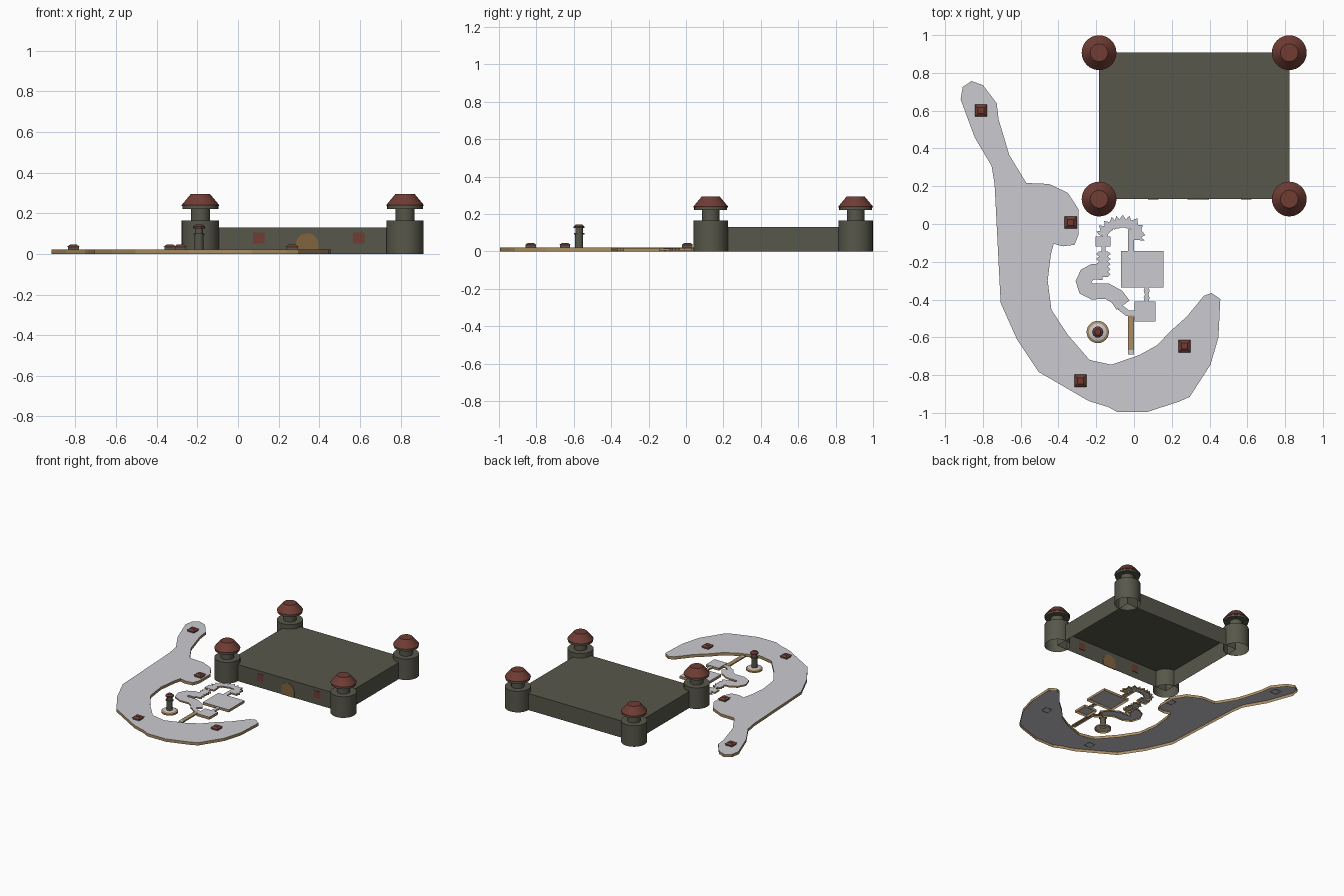
import bpy, bmesh, math
from mathutils import Vector

if "Cube" in bpy.data.objects:
    bpy.data.objects.remove(bpy.data.objects["Cube"])


def mat(name, c):
    m = bpy.data.materials.new(name)
    m.diffuse_color = (*c, 1)
    m.use_nodes = True
    m.node_tree.nodes["Principled BSDF"].inputs["Base Color"].default_value = m.diffuse_color
    return m


OLIVE = mat("olive_stone", (0.095, 0.095, 0.069))
RED = mat("roof_red", (0.16, 0.045, 0.034))
GREY = mat("pale_paving", (0.60, 0.59, 0.63))
TAN = mat("tan_timber", (0.40, 0.27, 0.125))
BROWN = mat("door_brown", (0.22, 0.125, 0.05))


def finish(bm, name, mats, smooth=False):
    me = bpy.data.meshes.new(name)
    bm.to_mesh(me)
    bm.free()
    for m in mats:
        me.materials.append(m)
    ob = bpy.data.objects.new(name, me)
    bpy.context.collection.objects.link(ob)
    if smooth:
        bpy.context.view_layer.objects.active = ob
        ob.select_set(True)
        bpy.ops.object.shade_smooth_by_angle(angle=math.radians(35))
        ob.select_set(False)
    return ob


def lathe(name, x, y, profile, mats, n=32, rule=None, smooth=True, rot=0.0):
    """Stack of rings (radius, z); the top is capped, the bottom is open."""
    bm = bmesh.new()
    rings = [[bm.verts.new((x + r * math.cos(rot + math.tau * i / n),
                            y + r * math.sin(rot + math.tau * i / n), z))
              for i in range(n)] for r, z in profile]
    for a, b in zip(rings, rings[1:]):
        for i in range(n):
            j = (i + 1) % n
            bm.faces.new((a[i], a[j], b[j], b[i]))
    bm.faces.new(rings[-1])
    bm.normal_update()
    if rule:
        for f in bm.faces:
            f.material_index = rule(f)
    return finish(bm, name, mats, smooth)


def skirt(bm, name, z0, z1, mats):
    """Flat faces at z1 get side walls down to z0; open underneath."""
    bm.normal_update()
    for f in bm.faces:
        if f.normal.z < 0:
            f.normal_flip()
    edges = [e for e in bm.edges if e.is_boundary]
    out = bmesh.ops.extrude_edge_only(bm, edges=edges)["geom"]
    for g in out:
        if isinstance(g, bmesh.types.BMVert):
            g.co.z = z0
        elif isinstance(g, bmesh.types.BMFace):
            g.material_index = 1
    bmesh.ops.recalc_face_normals(bm, faces=bm.faces)
    bm.normal_update()
    if max(bm.faces, key=lambda f: abs(f.normal.z)).normal.z < 0:
        bmesh.ops.reverse_faces(bm, faces=bm.faces)
    return finish(bm, name, mats)


def slab(name, pts, z0, z1, mats):
    bm = bmesh.new()
    bm.faces.new([bm.verts.new((x, y, z1)) for x, y in pts])
    return skirt(bm, name, z0, z1, mats)


def rect(name, x0, x1, y0, y1, z0, z1, mats):
    return slab(name, [(x0, y0), (x1, y0), (x1, y1), (x0, y1)], z0, z1, mats)


def ribbon(name, pts, w, teeth=(0, 0), step=0.0, z0=0.006, z1=0.018):
    """Strip along a path; teeth widen every other cross-section."""
    p = [Vector(q) for q in pts]
    if step:
        fine = []
        for a, b in zip(p, p[1:]):
            k = max(1, round((b - a).length / step))
            fine += [a.lerp(b, i / k) for i in range(k)]
        p = fine + [p[-1]]
    bm = bmesh.new()
    rows = []
    for i, c in enumerate(p):
        t = (p[min(i + 1, len(p) - 1)] - p[max(i - 1, 0)]).normalized()
        n = Vector((-t.y, t.x))
        l = c + n * (w / 2 + teeth[0] * (i % 2))
        r = c - n * (w / 2 + teeth[1] * (i % 2))
        rows.append((bm.verts.new((l.x, l.y, z1)), bm.verts.new((r.x, r.y, z1))))
    for a, b in zip(rows, rows[1:]):
        bm.faces.new((a[0], a[1], b[1], b[0]))
    return skirt(bm, name, z0, z1, [GREY, TAN])


def plate(name, pts, y, t, m):
    """Thin upright panel through the front wall, outline given in x, z."""
    bm = bmesh.new()
    f = bm.faces.new([bm.verts.new((x, y - t / 2, z)) for x, z in pts])
    g = bmesh.ops.extrude_face_region(bm, geom=[f])["geom"]
    for v in g:
        if isinstance(v, bmesh.types.BMVert):
            v.co.y += t
    bmesh.ops.recalc_face_normals(bm, faces=bm.faces)
    return finish(bm, name, [m])


# Fortress hall, open underneath
X0, X1, Y0, Y1 = -0.185, 0.822, 0.132, 0.907
rect("fortress_hall", X0, X1, Y0, Y1, 0, 0.13, [OLIVE, OLIVE])

# Corner towers: drum, neck, cap and roof
for x in (X0, X1):
    for y in (Y0, Y1):
        lathe("tower_drum", x, y, [(0.092, 0), (0.092, 0.165)], [OLIVE])
        lathe("tower_neck", x, y, [(0.047, 0.165), (0.047, 0.222)], [OLIVE])
        lathe("tower_cap", x, y, [(0.03, 0.222), (0.088, 0.222), (0.088, 0.236)], [OLIVE])
        lathe("tower_roof", x, y, [(0.05, 0.236), (0.092, 0.236), (0.092, 0.241),
                                   (0.047, 0.295)], [RED])

# Gate and windows on the front wall
plate("gate", [(0.34 + 0.056 * math.cos(math.pi * i / 16),
                0.045 + 0.056 * math.sin(math.pi * i / 16)) for i in range(17)]
      + [(0.284, 0), (0.396, 0)], Y0, 0.006, BROWN)
for x in (0.102, 0.595):
    plate("front_window", [(x - 0.028, 0.05), (x + 0.028, 0.05),
                           (x + 0.028, 0.106), (x - 0.028, 0.106)], Y0, 0.006, RED)

# Crescent island
island = [(-.86, .757), (-.80, .735), (-.727, .64), (-.717, .555), (-.66, .365),
          (-.57, .217), (-.45, .212), (-.35, .165), (-.295, .08), (-.295, -.06),
          (-.315, -.11), (-.375, -.118), (-.425, -.105), (-.44, -.16), (-.457, -.30),
          (-.437, -.455), (-.35, -.587), (-.235, -.72), (-.12, -.745), (.03, -.693),
          (.125, -.64), (.19, -.57), (.28, -.49), (.37, -.38), (.41, -.365),
          (.457, -.397), (.447, -.60), (.405, -.745), (.295, -.915), (.24, -.94),
          (.07, -.995), (-.087, -.995), (-.14, -.968), (-.24, -.937), (-.505, -.783),
          (-.62, -.61), (-.706, -.418), (-.738, .21), (-.754, .307), (-.844, .46),
          (-.918, .66), (-.907, .725)]
slab("island", island, 0, 0.022, [GREY, TAN])

# Small huts on the island
for x, y in ((-0.81, 0.6), (-0.335, 0.007), (-0.284, -0.83), (0.267, -0.647)):
    s = 0.032 * math.sqrt(2)
    lathe("hut", x, y, [(s * 0.85, 0.02), (s * 0.85, 0.034), (s, 0.034), (s * 0.5, 0.046)],
          [OLIVE, RED], 4, lambda f: int(f.calc_center_median().z > 0.0345), False, math.pi / 4)

# Beacon on its round footing
BX, BY = -0.192, -0.572
lathe("beacon_footing", BX, BY, [(0.059, 0), (0.059, 0.012), (0.046, 0.02)], [TAN, GREY],
      rule=lambda f: int(f.normal.z > 0.95))
lathe("beacon_shaft", BX, BY, [(0.022, 0.018), (0.022, 0.092), (0.028, 0.092), (0.028, 0.1),
                               (0.02, 0.1), (0.02, 0.125)], [OLIVE], 16)
lathe("beacon_roof", BX, BY, [(0.01, 0.125), (0.03, 0.125), (0.03, 0.134), (0.016, 0.145)],
      [RED], 10, smooth=False)

# Harbour platforms
rect("large_platform", -0.07, 0.155, -0.335, -0.143, 0, 0.02, [GREY, TAN])
rect("small_platform", 0.003, 0.113, -0.515, -0.41, 0, 0.02, [GREY, TAN])
rect("square_platform", -0.205, -0.125, -0.12, -0.065, 0.006, 0.018, [GREY, TAN])

# Timber pier with pale end
rect("pier", -0.033, 0.0, -0.667, -0.485, 0.008, 0.018, [TAN, TAN])
rect("pier_end", -0.033, 0.0, -0.692, -0.667, 0.008, 0.018, [GREY, TAN])

# Winding and toothed walkways
ribbon("platform_link", [(0.067, -0.41), (0.067, -0.335)], 0.018, (0.007, 0.007), 0.018)
ribbon("hooked_walkway", [(-0.165, -0.255), (-0.215, -0.252), (-0.25, -0.27), (-0.268, -0.305),
                          (-0.257, -0.34), (-0.22, -0.357), (-0.14, -0.357),
                          (-0.09, -0.385), (-0.058, -0.43)], 0.084)
ribbon("thin_walkway", [(-0.075, -0.44), (-0.035, -0.472), (0.004, -0.476)], 0.033, z1=0.017)
ribbon("toothed_walkway", [(-0.162, -0.145), (-0.162, -0.28)], 0.045, (0.016, 0.016), 0.014)
ribbon("toothed_link", [(-0.162, -0.12), (-0.162, -0.147)], 0.02, z1=0.017)
ribbon("toothed_arch", [(-0.165, -0.066), (-0.152, -0.035), (-0.12, -0.008), (-0.06, 0.006),
                        (-0.005, -0.005), (0.018, -0.04), (0.015, -0.085)], 0.042,
       (0.022, 0.003), 0.013)
ribbon("straight_walkway", [(-0.016, -0.03), (-0.016, -0.145)], 0.034, z1=0.017)
